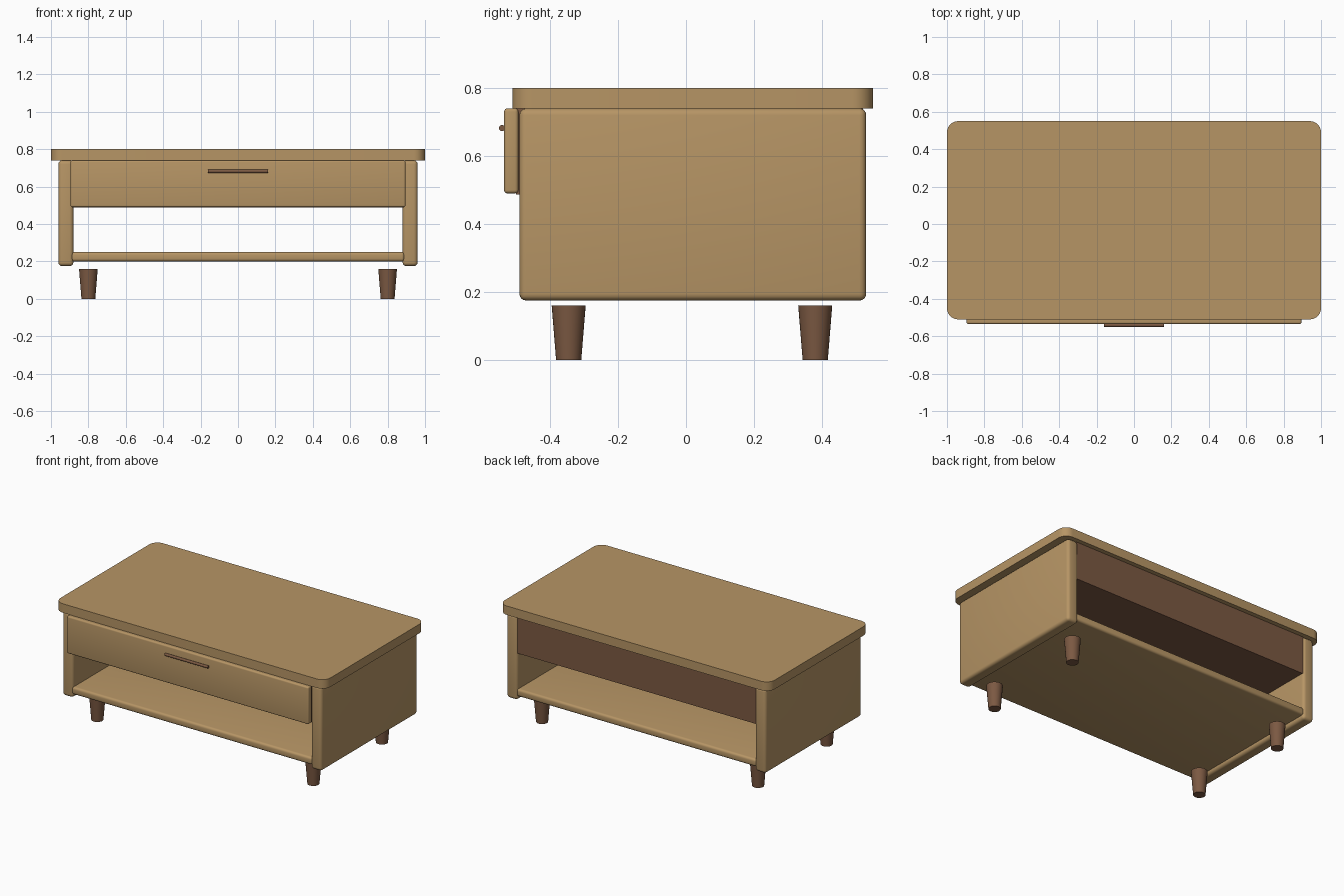
import bpy, bmesh, math

if "Cube" in bpy.data.objects:
    bpy.data.objects.remove(bpy.data.objects["Cube"])


def material(name, color):
    m = bpy.data.materials.new(name)
    m.diffuse_color = (*color, 1)
    m.use_nodes = True
    m.node_tree.nodes["Principled BSDF"].inputs["Base Color"].default_value = m.diffuse_color
    return m


WOOD = material("light_wood", (0.47, 0.30, 0.13))
DARK = material("dark_wood", (0.20, 0.10, 0.055))


def finish(name, bm, mat):
    bmesh.ops.recalc_face_normals(bm, faces=bm.faces)
    me = bpy.data.meshes.new(name)
    bm.to_mesh(me)
    bm.free()
    me.materials.append(mat)
    ob = bpy.data.objects.new(name, me)
    bpy.context.collection.objects.link(ob)
    bpy.context.view_layer.objects.active = ob
    bpy.ops.object.select_all(action='DESELECT')
    ob.select_set(True)
    bpy.ops.object.shade_smooth_by_angle(angle=math.radians(35))
    return ob


def box(name, lo, hi, mat, bevel=0, segments=4, vertical_only=False):
    bm = bmesh.new()
    bmesh.ops.create_cube(bm, size=1)
    for v in bm.verts:
        v.co = [(a + b) / 2 + c * (b - a) for a, b, c in zip(lo, hi, v.co)]
    if bevel:
        edges = [e for e in bm.edges if not vertical_only
                 or abs(e.verts[0].co.z - e.verts[1].co.z) > 1e-4]
        bmesh.ops.bevel(bm, geom=edges, offset=bevel, segments=segments,
                        profile=0.5, affect='EDGES')
    return finish(name, bm, mat)


def cone(name, loc, r_bottom, r_top, depth, mat, axis='Z', sides=32):
    bm = bmesh.new()
    bmesh.ops.create_cone(bm, cap_ends=True, segments=sides,
                          radius1=r_bottom, radius2=r_top, depth=depth)
    ob = finish(name, bm, mat)
    ob.location = loc
    if axis == 'X':
        ob.rotation_euler.y = math.pi / 2
    return ob


# Table top with rounded corners
box("table_top", (-1, -0.51, 0.74), (1, 0.55, 0.80), WOOD, 0.06, 8, True)

# Side panels
for side, x in (("left", -0.92), ("right", 0.92)):
    box(side + "_side_panel", (x - 0.04, -0.49, 0.175), (x + 0.04, 0.53, 0.74), WOOD, 0.02)

# Lower shelf
box("lower_shelf", (-0.89, -0.49, 0.20), (0.89, 0.525, 0.25), WOOD, 0.015)

# Drawer body, front and handle
box("drawer_box", (-0.885, -0.50, 0.487), (0.885, 0.52, 0.741), DARK)
box("drawer_front", (-0.895, -0.535, 0.49), (0.895, -0.493, 0.74), WOOD, 0.01)
cone("drawer_handle", (0, -0.541, 0.682), 0.009, 0.009, 0.32, DARK, 'X', 16)

# Tapered legs
for side, x in (("left", -0.80), ("right", 0.80)):
    for end, y in (("front", -0.345), ("back", 0.38)):
        cone(f"{end}_{side}_leg", (x, y, 0.08), 0.037, 0.05, 0.16, DARK)
